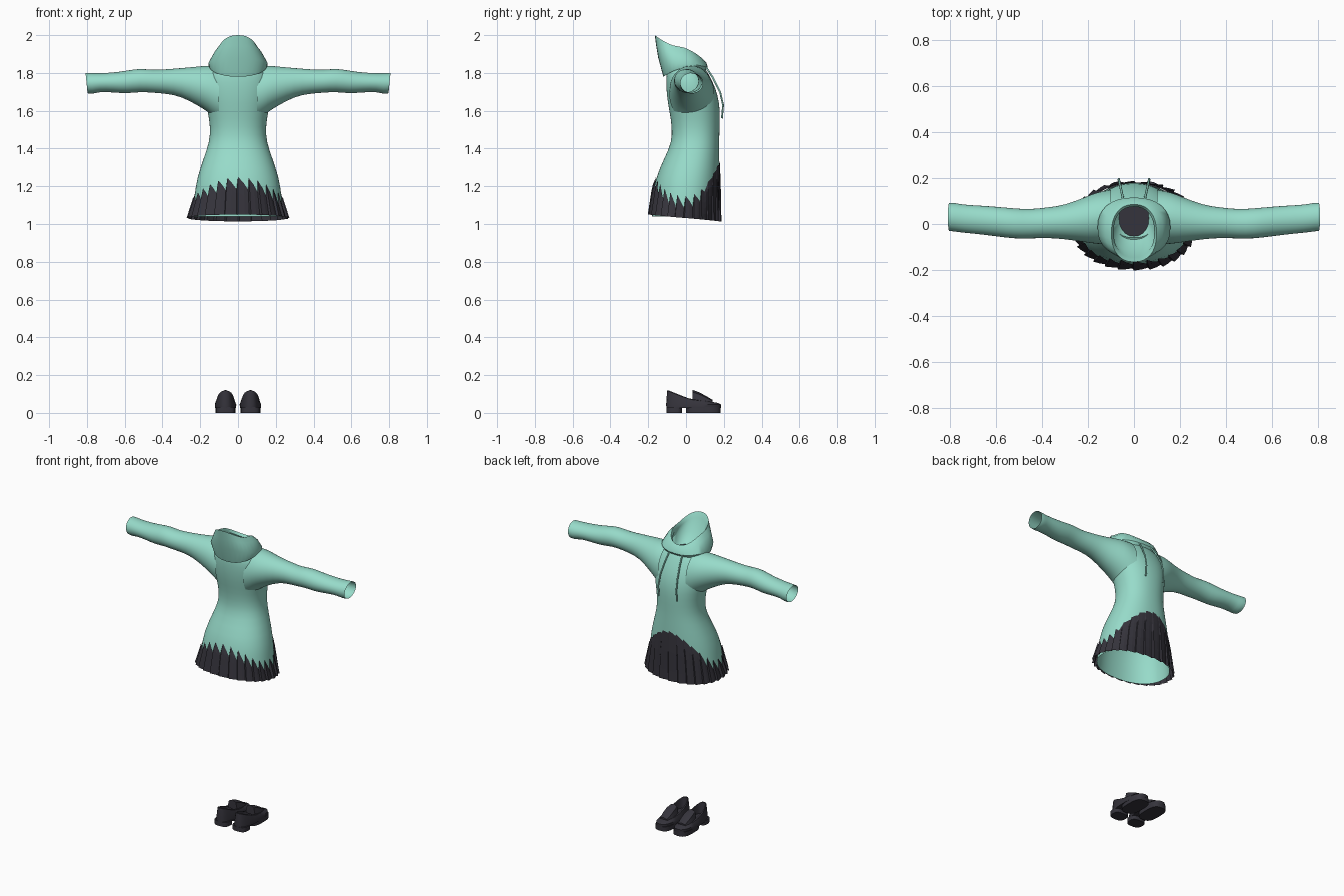
import bpy, bmesh, math

if "Cube" in bpy.data.objects:
    bpy.data.objects.remove(bpy.data.objects["Cube"], do_unlink=True)


def material(name, color):
    m = bpy.data.materials.new(name)
    m.use_nodes = True
    m.diffuse_color = color
    m.node_tree.nodes["Principled BSDF"].inputs["Base Color"].default_value = color
    return m


TEAL = material("mint_fabric", (0.31, 0.71, 0.59, 1))
DARK = material("charcoal_fabric", (0.036, 0.034, 0.045, 1))


def spow(v, e):
    return math.copysign(abs(v) ** (2 / e), v)


def oval(a, hx, y0, y1, e=2.2):
    """Point on a rounded oval at angle a."""
    return hx * spow(math.cos(a), e), (y0 + y1) / 2 + (y1 - y0) / 2 * spow(math.sin(a), e)


def angles(n):
    return [2 * math.pi * i / n for i in range(n)]


def loft(name, rings, mat, cap_start=False, cap_end=False, angle=60, subsurf=0):
    """Join closed rings of points into one skin."""
    bm = bmesh.new()
    rows = [[bm.verts.new(p) for p in r] for r in rings]
    n = len(rows[0])
    for a, b in zip(rows, rows[1:]):
        for i in range(n):
            j = (i + 1) % n
            bm.faces.new((a[i], a[j], b[j], b[i]))
    if cap_start:
        bm.faces.new(rows[0][::-1])
    if cap_end:
        bm.faces.new(rows[-1])
    bmesh.ops.recalc_face_normals(bm, faces=bm.faces)
    me = bpy.data.meshes.new(name)
    bm.to_mesh(me)
    bm.free()
    me.materials.append(mat)
    ob = bpy.data.objects.new(name, me)
    bpy.context.collection.objects.link(ob)
    if angle:
        bpy.ops.object.select_all(action="DESELECT")
        ob.select_set(True)
        bpy.context.view_layer.objects.active = ob
        bpy.ops.object.shade_smooth_by_angle(angle=math.radians(angle))
    if subsurf:
        mod = ob.modifiers.new("Smooth", "SUBSURF")
        mod.levels = mod.render_levels = subsurf
    return ob


# Hoodie body: height, half width, near depth, far depth
BODY = [
    (1.04, .24, -.18, .165), (1.2, .228, -.172, .173), (1.3, .2, -.14, .176),
    (1.4, .163, -.088, .176), (1.47, .146, -.072, .176), (1.56, .152, -.08, .18),
    (1.64, .172, -.097, .178), (1.72, .18, -.105, .157), (1.78, .17, -.105, .127),
    (1.82, .14, -.1, .105), (1.84, .09, -.06, .085),
]
loft("hoodie_body", [[(*oval(a, *r[1:]), r[0]) for a in angles(36)] for r in BODY],
     TEAL, angle=180, subsurf=1)


def body_size(z):
    for a, b in zip(BODY, BODY[1:]):
        if z <= b[0]:
            t = max(0, (z - a[0]) / (b[0] - a[0]))
            return [p + (q - p) * t for p, q in zip(a[1:], b[1:])]


# Sleeves: distance out, bottom, top, near depth, far depth
SLEEVE = [
    (.1, 1.54, 1.84, -.09, .15), (.16, 1.595, 1.84, -.088, .14),
    (.21, 1.625, 1.835, -.08, .118), (.3, 1.675, 1.826, -.066, .082),
    (.38, 1.69, 1.82, -.06, .072), (.45, 1.695, 1.815, -.064, .064),
    (.52, 1.7, 1.825, -.064, .068), (.59, 1.69, 1.812, -.055, .075),
    (.66, 1.697, 1.802, -.046, .08), (.74, 1.7, 1.798, -.038, .084),
    (.775, 1.688, 1.8, -.034, .092), (.802, 1.692, 1.8, -.03, .092),
]
for side, label in ((1, "left"), (-1, "right")):
    rings = []
    for x, z0, z1, y0, y1 in SLEEVE:
        ring = []
        for a in angles(24):
            dz, y = oval(a, (z1 - z0) / 2, y0, y1, 2)
            lean = .1 * dz if x > .7 else 0
            ring.append((side * (x + lean), y, (z0 + z1) / 2 + dz))
        rings.append(ring)
    loft(label + "_sleeve", rings, TEAL, angle=180, subsurf=1)

# Hood: half width, near depth, far depth, then height at near, side, far
HOOD = [
    (.15, -.12, .1, 1.78, 1.825, 1.81), (.158, -.147, .115, 1.88, 1.85, 1.83),
    (.125, -.158, .108, 1.945, 1.91, 1.855), (.098, -.165, .085, 2, 1.94, 1.878),
    (.088, -.145, .075, 1.965, 1.915, 1.862), (.1, -.115, .09, 1.88, 1.87, 1.84),
    (.062, -.05, .1, 1.82, 1.82, 1.815),
]
rings = []
for hx, y0, y1, zn, zs, zf in HOOD:
    ring = []
    for a in angles(32):
        s = math.sin(a)
        end = zf if s > 0 else zn
        ring.append((*oval(a, hx, y0, y1, 2.3), zs + (end - zs) * abs(s) ** 1.4))
    rings.append(ring)
loft("hood", rings, TEAL, angle=50)

# Dark lining inside the neck
loft("neck_lining", [[(*oval(a, .066, -.055, .105, 2), z) for a in angles(20)]
                     for z in (1.816, 1.823)], DARK, True, True)

# Drawstrings
for side, label in ((1, "left"), (-1, "right")):
    cu = bpy.data.curves.new(label + "_drawstring", "CURVE")
    cu.dimensions = "3D"
    cu.bevel_depth = .005
    cu.bevel_resolution = 1
    cu.use_fill_caps = True
    path = [(.045, .1, 1.84), (.055, .145, 1.77), (.063, .18, 1.7),
            (.066, .196, 1.63), (.066, .19, 1.56)]
    sp = cu.splines.new("POLY")
    sp.points.add(len(path) - 1)
    for p, (x, y, z) in zip(sp.points, path):
        p.co = (side * x, y, z, 1)
    cu.materials.append(TEAL)
    bpy.context.collection.objects.link(bpy.data.objects.new(label + "_drawstring", cu))

# Pleated skirt with a jagged upper edge where the hoodie overhangs it
PLEATS, ROWS = 28, 5
columns = []
for k in range(PLEATS):
    for f, saw in ((0, 0), (.5, .5), (.9, 1)):
        columns.append((2 * math.pi * (k + f) / PLEATS - math.pi / 2, saw))
rings = []
for row in range(ROWS + 1):
    t = row / ROWS
    ring = []
    for a, saw in columns:
        s = math.sin(a)
        top = 1.15 + (.19 if s > 0 else .1) * s * s - (.065 if s < .6 else .015) * saw
        bottom = 1.032 - .018 * s
        z = top + (bottom - top) * t
        hx, y0, y1 = body_size(z)
        grow = 1.012 + t * (.12 - .055 * saw)
        x, y = oval(a, hx, y0, y1)
        mid = (y0 + y1) / 2
        ring.append((x * grow, mid + (y - mid) * grow, z))
    rings.append(ring)
loft("pleated_skirt", rings, DARK, angle=0)


# Shoes
def shoe_top(y):
    return .118 - .4 * (y + .1) if y < .03 else .07 - .12 * (y - .03)


def shoe_ring(cx, hx, y0, y1, height, e=2.6):
    ring = []
    for a in angles(24):
        x, y = oval(a, hx, y0, y1, e)
        taper = 1 - .12 * max(0, -y / .1)
        ring.append((cx + x * taper, y, height(y) if callable(height) else height))
    return ring


for side, label in ((1, "left"), (-1, "right")):
    cx = side * .066
    loft(label + "_shoe_upper", [
        shoe_ring(cx, .056, -.104, .184, .025),
        shoe_ring(cx, .057, -.105, .185, .045),
        shoe_ring(cx, .045, -.1, .165, shoe_top),
        shoe_ring(cx, .036, -.09, .06, lambda y: shoe_top(y) + .004),
        shoe_ring(cx, .033, -.085, .05, .045),
    ], DARK, True, True, 40)
    for part, y0, y1 in (("heel", -.103, -.02), ("sole", 0, .183)):
        loft(label + "_shoe_" + part, [shoe_ring(cx, .054, y0, y1, z, 3)
                                       for z in (0, .03)], DARK, True, True, 40)
    # Raised tongue over the instep
    loft(label + "_shoe_tongue", [
        [(cx + w * c, y, z + h * d) for c, d in
         ((-1, -1), (-.7, .6), (0, 1), (.7, .6), (1, -1))]
        for y, w, z, h in ((.035, .036, .092, .03), (.07, .042, .083, .026),
                           (.105, .042, .07, .02), (.14, .035, .055, .014))
    ], DARK, True, True, 40)
